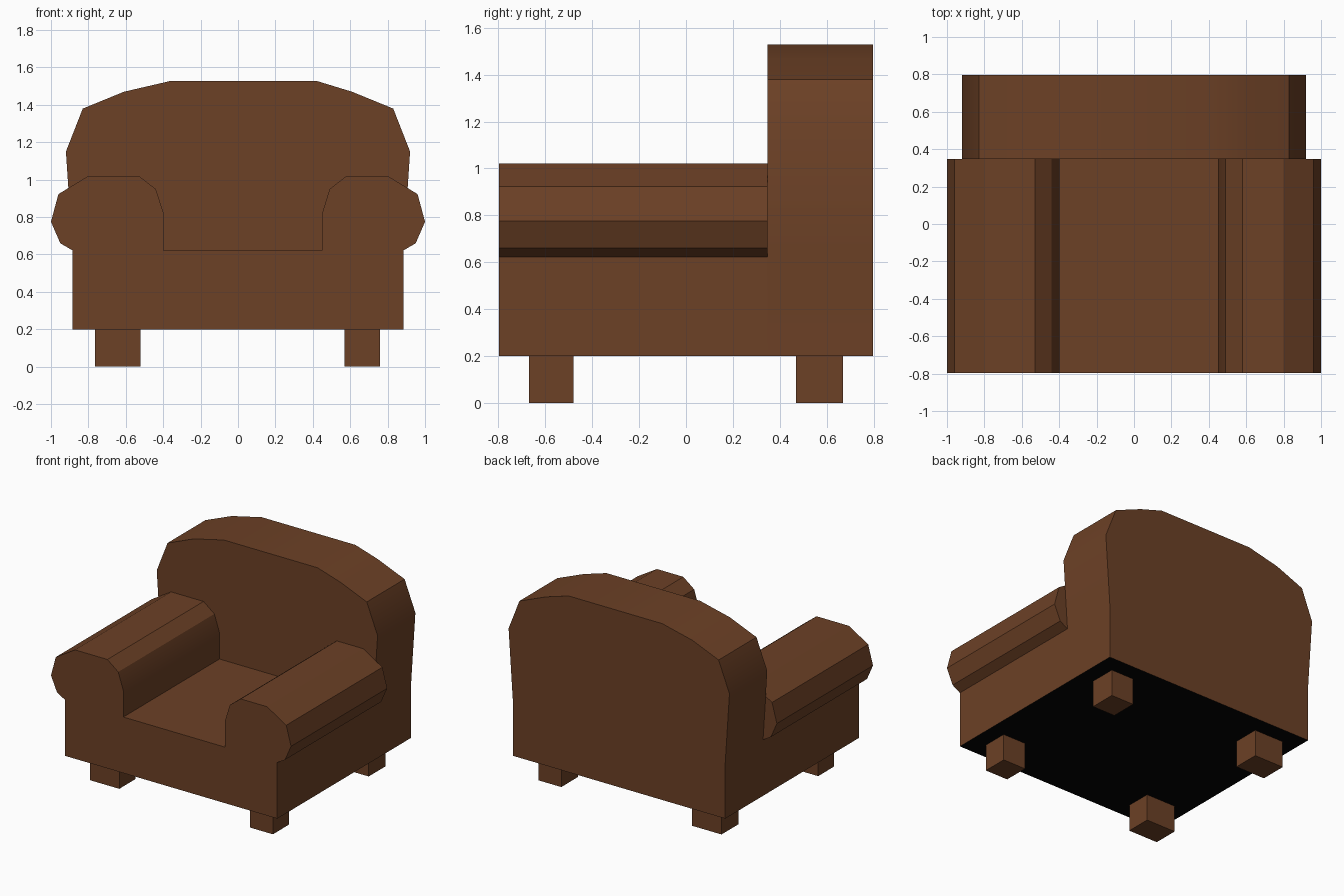
import bpy, bmesh, math

if "Cube" in bpy.data.objects:
    bpy.data.objects.remove(bpy.data.objects["Cube"])


def material(name, rgb):
    m = bpy.data.materials.new(name)
    m.diffuse_color = (*rgb, 1.0)
    m.use_nodes = True
    m.node_tree.nodes["Principled BSDF"].inputs["Base Color"].default_value = m.diffuse_color
    return m


LEATHER = material("brown leather", (0.15, 0.052, 0.019))
LINING = material("black lining", (0.001, 0.001, 0.001))


def extrude_profile(name, points, y0, y1, lined=False):
    """Extrude a front (x, z) outline from y0 to y1; optionally line the underside."""
    bm = bmesh.new()
    face = bm.faces.new([bm.verts.new((x, y0, z)) for x, z in points])
    new = bmesh.ops.extrude_face_region(bm, geom=[face])["geom"]
    bmesh.ops.translate(bm, vec=(0, y1 - y0, 0),
                        verts=[v for v in new if isinstance(v, bmesh.types.BMVert)])
    bmesh.ops.recalc_face_normals(bm, faces=bm.faces)
    if lined:
        for f in bm.faces:
            if f.normal.z < -0.99 and f.calc_center_median().z < 0.25:
                f.material_index = 1
    mesh = bpy.data.meshes.new(name)
    bm.to_mesh(mesh)
    bm.free()
    mesh.materials.append(LEATHER)
    if lined:
        mesh.materials.append(LINING)
    obj = bpy.data.objects.new(name, mesh)
    bpy.context.collection.objects.link(obj)
    bpy.ops.object.select_all(action='DESELECT')
    obj.select_set(True)
    bpy.context.view_layer.objects.active = obj
    bpy.ops.object.shade_smooth_by_angle(angle=math.radians(28))
    return obj


# Seat with rolled arms: outer half of an arm is mirrored, inner edges differ slightly
outer = [(0.885, 0.2), (0.885, 0.622), (0.95, 0.66), (1.0, 0.775), (0.96, 0.923), (0.8, 1.02)]
right_inner = [(0.58, 1.02), (0.49, 0.95), (0.45, 0.82), (0.45, 0.622)]
left_inner = [(-0.397, 0.622), (-0.397, 0.82), (-0.44, 0.95), (-0.53, 1.02)]
left_outer = [(-x, z) for x, z in reversed(outer)]
extrude_profile("seat_and_arms", outer + right_inner + left_inner + left_outer,
                -0.797, 0.347, lined=True)

# Backrest with arched top
side = [(0.885, 0.2), (0.885, 0.622), (0.92, 1.15), (0.83, 1.38), (0.61, 1.47)]
backrest = side + [(0.42, 1.528), (-0.36, 1.528)] + [(-x, z) for x, z in reversed(side)]
extrude_profile("backrest", backrest, 0.347, 0.797, lined=True)

# Block legs, the left pair a little wider
for side_name, x0, x1 in (("left", -0.765, -0.52), ("right", 0.57, 0.76)):
    for end, y0, y1 in (("front", -0.67, -0.48), ("back", 0.47, 0.67)):
        extrude_profile(f"{end}_{side_name}_leg",
                        [(x0, 0), (x1, 0), (x1, 0.2), (x0, 0.2)], y0, y1)
